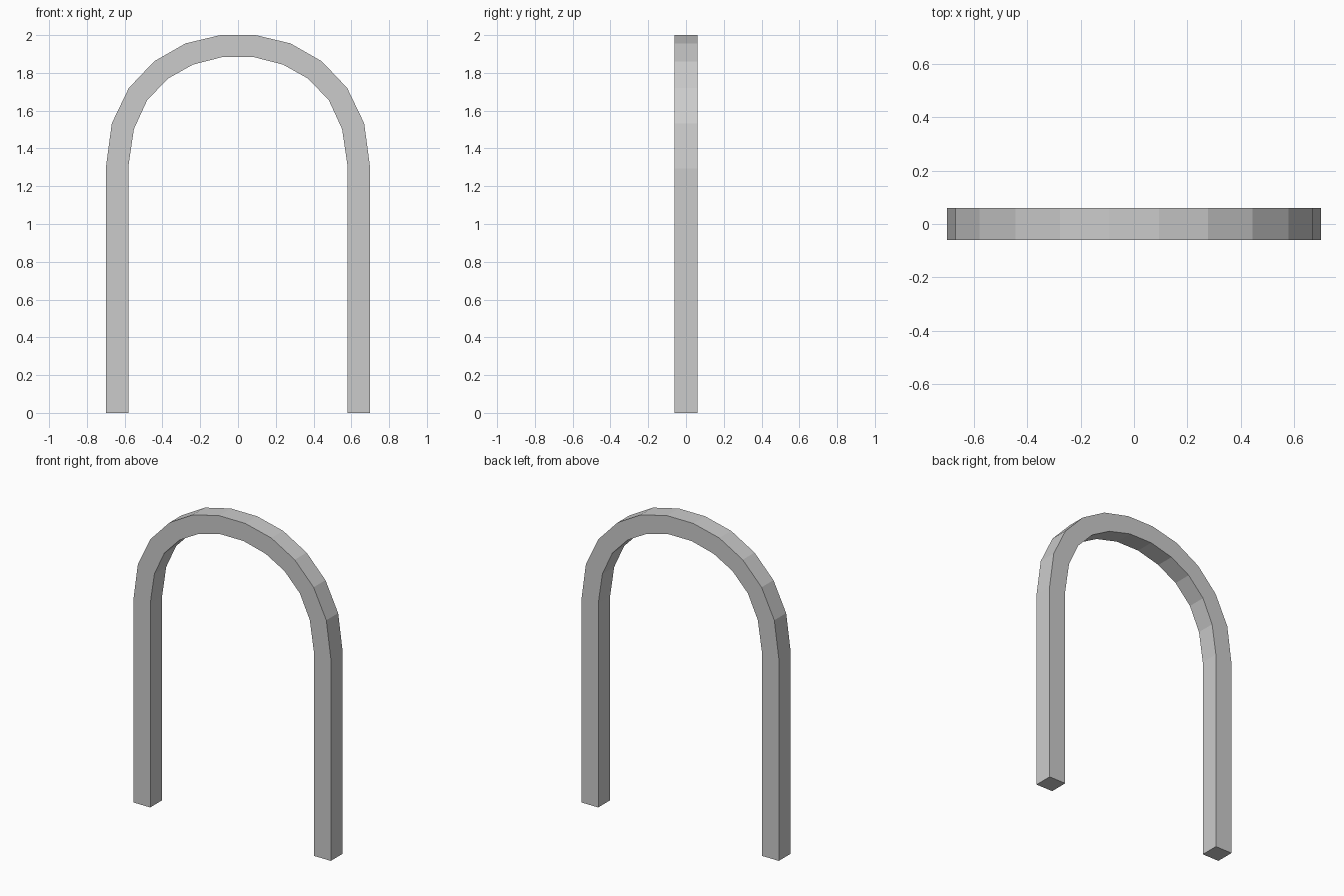
import bpy, bmesh

if "Cube" in bpy.data.objects:
    bpy.data.objects.remove(bpy.data.objects["Cube"])

# Right half of the front outline, from the foot up to the crown
OUTER = [(0.70, 0.0), (0.70, 1.295), (0.668, 1.533), (0.578, 1.72),
         (0.444, 1.861), (0.278, 1.956), (0.093, 2.0)]
INNER = [(0.58, 0.0), (0.58, 1.308), (0.551, 1.503), (0.481, 1.655),
         (0.371, 1.77), (0.238, 1.844), (0.082, 1.884)]
HALF_DEPTH = 0.06


def mirrored(half):
    """Continue a half outline over the crown and down the other side."""
    return half + [(-x, z) for x, z in reversed(half)]


# Square sections swept along the arch
bm = bmesh.new()
rings = []
for (ox, oz), (ix, iz) in zip(mirrored(OUTER), mirrored(INNER)):
    section = [(ox, -HALF_DEPTH, oz), (ox, HALF_DEPTH, oz),
               (ix, HALF_DEPTH, iz), (ix, -HALF_DEPTH, iz)]
    rings.append([bm.verts.new(co) for co in section])

for a, b in zip(rings, rings[1:]):
    for i in range(4):
        j = (i + 1) % 4
        bm.faces.new((a[i], a[j], b[j], b[i]))

# Feet caps
bm.faces.new(rings[0])
bm.faces.new(rings[-1])
bmesh.ops.recalc_face_normals(bm, faces=bm.faces)

mesh = bpy.data.meshes.new("arch_frame")
bm.to_mesh(mesh)
bm.free()
bpy.context.collection.objects.link(bpy.data.objects.new("arch_frame", mesh))
